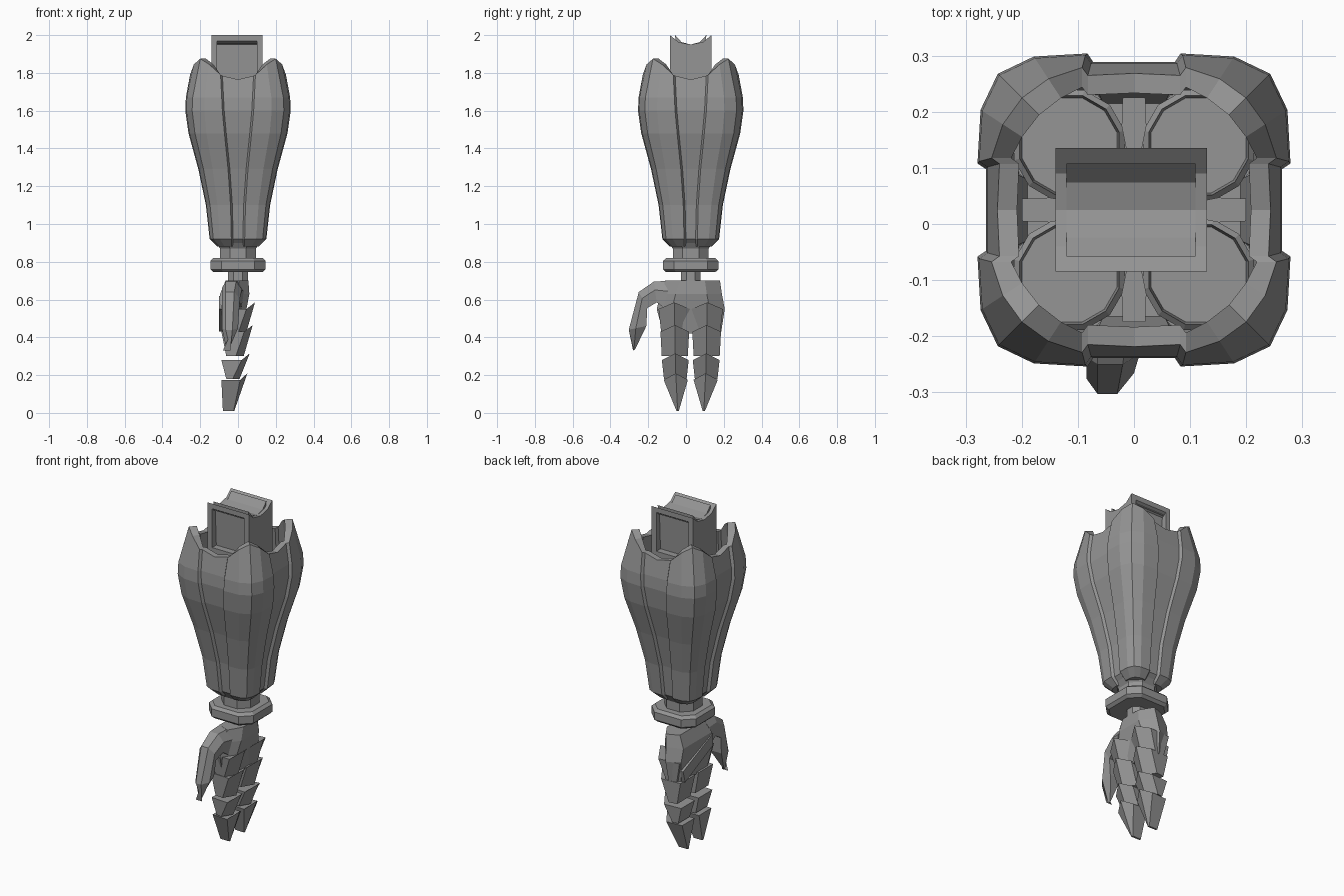
import bpy, bmesh
from math import cos, sin, pi, radians
from mathutils import Vector

if "Cube" in bpy.data.objects:
    bpy.data.objects.remove(bpy.data.objects["Cube"])

CY = 0.025  # arm axis in y
grey = bpy.data.materials.new("mid grey metal")
grey.use_nodes = True
grey.diffuse_color = (0.3, 0.3, 0.3, 1)
grey.node_tree.nodes["Principled BSDF"].inputs["Base Color"].default_value = (0.3, 0.3, 0.3, 1)


def loft(name, sections, closed=False):
    """Skin matching point loops; cap the ends or join last to first."""
    bm = bmesh.new()
    loops = [[bm.verts.new(p) for p in s] for s in sections]
    n = len(loops[0])
    pairs = list(zip(loops, loops[1:]))
    if closed:
        pairs.append((loops[-1], loops[0]))
    else:
        bm.faces.new(loops[0])
        bm.faces.new(loops[-1])
    for a, b in pairs:
        for i in range(n):
            j = (i + 1) % n
            bm.faces.new((a[i], a[j], b[j], b[i]))
    bmesh.ops.recalc_face_normals(bm, faces=bm.faces)
    mesh = bpy.data.meshes.new(name)
    bm.to_mesh(mesh)
    bm.free()
    mesh.materials.append(grey)
    obj = bpy.data.objects.new(name, mesh)
    bpy.context.collection.objects.link(obj)
    return obj


def interp(table, z):
    if z <= table[0][0]:
        return table[0][1]
    for (z0, a), (z1, b) in zip(table, table[1:]):
        if z <= z1:
            return a + (b - a) * (z - z0) / (z1 - z0)
    return table[-1][1]


def box(name, x0, x1, y0, y1, z0, z1):
    return loft(name, [[(x0, y0, z), (x1, y0, z), (x1, y1, z), (x0, y1, z)] for z in (z0, z1)])


def octagon(r, z, cut=0.45, x=0, y=CY):
    c = r * cut
    pts = [(r, c), (c, r), (-c, r), (-r, c), (-r, -c), (-c, -r), (c, -r), (r, -c)]
    return [(x + a, y + b, z) for a, b in pts]


# Forearm shell: four raised corner panels over recessed strips
RADIUS = [(0.88, 0.11), (0.92, 0.15), (1.1, 0.17), (1.29, 0.21), (1.48, 0.262),
          (1.6, 0.279), (1.67, 0.276), (1.8, 0.252), (1.9, 0.222)]
GAP = [(0.9, 0.035), (1.2, 0.042), (1.35, 0.06), (1.6, 0.083), (1.8, 0.093)]
RIM = (1.765, 1.785, 1.79, 1.845, 1.875, 1.845, 1.79, 1.785)


def shell_section(level=None, inset=0.0):
    pts = []
    for q in range(4):
        for k in range(8):
            z = RIM[k] if level is None else level
            r, g = interp(RADIUS, z) - inset, interp(GAP, z)
            g = min(g, r * 0.5)
            quarter = [(0, r - 0.015), (g - 0.01, r - 0.015), (g, r), (0.64 * r, 0.98 * r),
                       (0.87 * r, 0.87 * r), (0.98 * r, 0.64 * r), (r, g), (r - 0.015, g - 0.01)]
            x, y = quarter[k]
            for _ in range(q):
                x, y = y, -x
            pts.append((x, y + CY, z))
    return pts


outer = [shell_section(z) for z in (0.88, 0.92, 1.1, 1.29, 1.48, 1.6, 1.67)]
loft("forearm_shell", outer + [shell_section(), shell_section(None, 0.035),
                               shell_section(1.6, 0.035), shell_section(1.4, 0.035)])

# Four cupped columns inside the shell
for sx in (-1, 1):
    for sy in (-1, 1):
        def ring(r, z):
            return [(sx * 0.115 + r * cos(pi * (i + 0.5) / 6) * 1.02,
                     CY + sy * 0.115 + r * sin(pi * (i + 0.5) / 6) * 1.02, z) for i in range(12)]
        loft("inner_column", [ring(0.085, 1.35), ring(0.1, 1.6), ring(0.09, 1.61),
                              ring(0.086, 1.57)])

# Cross braces between the columns
for k in range(4):
    brace = []
    for z in (1.4, 1.64):
        loop = []
        for x, y in [(-.02, .05), (.02, .05), (.012, .1), (.022, .15), (.02, .2),
                     (-.02, .2), (-.022, .15), (-.012, .1)]:
            for _ in range(k):
                x, y = y, -x
            loop.append((x, y + CY, z))
        brace.append(loop)
    loft("cross_brace", brace)

# Elbow block: saddle-topped, with framed recesses front and back
SADDLE = [(-.11, 2.0), (-.065, 1.963), (0, 1.95), (.065, 1.963), (.11, 2.0)]


def block_side(x):
    return [(x, CY - 0.06, 1.5)] + [(x, CY + y * 0.75, z) for y, z in SADDLE] + [(x, CY + 0.06, 1.5)]


loft("elbow_core", [block_side(-0.12), block_side(0.11)])
for x0, x1 in ((-0.14, -0.11), (0.1, 0.13)):
    loft("elbow_cheek", [[(x, CY - .11, 1.5)] + [(x, CY + y, z) for y, z in SADDLE]
                         + [(x, CY + .11, 1.5)] for x in (x0, x1)])
for s in (-1, 1):
    loft("elbow_top_lip", [[(x, CY + s * y, z) for y, z in
                            ((.11, 2.0), (.065, 1.963), (.065, 1.94), (.11, 1.97))]
                           for x in (-0.14, 0.13)])
    box("elbow_inner_frame", -0.11, 0.1, CY + s * 0.075, CY + s * 0.095, 1.955, 1.972)
    box("elbow_sill", -0.11, 0.1, CY + s * 0.05, CY + s * 0.11, 1.5, 1.74)

# Wrist: neck, collar and post
loft("wrist_neck", [octagon(0.095, 0.81), octagon(0.095, 0.87), octagon(0.115, 0.9)])
loft("wrist_collar", [octagon(0.13, 0.745, 0.6), octagon(0.146, 0.76, 0.6),
                      octagon(0.146, 0.805, 0.6), octagon(0.13, 0.82, 0.6)])
loft("wrist_post", [octagon(0.052, 0.67), octagon(0.052, 0.76)])

# Palm
palm = []
for z, y0, y1, x0, x1 in [(0.70, -0.11, 0.18, -0.065, 0.055), (0.63, -0.135, 0.19, -0.095, 0.06),
                          (0.55, -0.155, 0.205, -0.09, 0.045), (0.42, -0.12, 0.185, -0.075, 0.02)]:
    m = x0 + 0.6 * (x1 - x0)
    palm.append([(x0, y0 + .03, z), (m, y0, z), (x1, y0 + .08, z), (x1, y1 - .08, z),
                 (m, y1, z), (x0, y1 - .03, z)])
loft("palm", palm)
loft("palm_plate", [[(x, y, z) for y, z in ((-.11, .62), (-.11, .55), (.15, .43), (.17, .5))]
                    for x in (-0.1, -0.06)])

# Two fingers of overlapping ridged scales
SCALES = [  # top z, bottom z, half widths, ridge x at top and bottom
    (0.585, 0.43, 0.083, 0.07, 0.09, 0.045), (0.465, 0.30, 0.076, 0.069, 0.078, 0.03),
    (0.315, 0.18, 0.071, 0.06, 0.062, 0.008), (0.21, 0.01, 0.064, 0.006, 0.05, -0.02)]


def scale_section(cy, z, w, ridge, back, tilt):
    side = ridge - min(0.045, w * 0.6)
    return [(back, cy - w * .9, z - tilt), (side, cy - w, z - tilt), (ridge, cy, z),
            (side, cy + w, z - tilt), (back, cy + w * .9, z - tilt)]


for cy in (-0.062, 0.112):
    for i, (zt, zb, wt, wb, rt, rb) in enumerate(SCALES):
        c0 = cy + (0.025 - cy) * 0.03 * i
        tip = 0.01 if i == 3 else 0.0
        c1 = c0 + (tip if cy < 0 else -tip)
        loft("finger_scale", [scale_section(c0, zt, wt, rt, -0.088, 0.035),
                              scale_section(c1, zb, wb, rb, -0.08 if tip else -0.062, 0)])

# Thumb: hooked, chamfered segments
THUMB = [((-.08, .70), (-.12, .56)), ((-.17, .695), (-.155, .585)), ((-.25, .64), (-.205, .555)),
         ((-.303, .44), (-.21, .46)), ((-.28, .33), (-.27, .335))]
thumb = []
for i, (o, n) in enumerate(THUMB):
    o, n = Vector((0, *o)), Vector((0, *n))
    x0, x1 = (-0.085, 0.03) if i < 4 else (-0.06, -0.02)
    x1 -= 0.01 * min(i, 3)
    loop = []
    for x, t in ((x0 + .02, 0), (x1 - .03, 0), (x1, .4), (x1 - .01, 1), (x0, 1), (x0, .3)):
        p = o.lerp(n, t)
        loop.append((x, p.y, p.z))
    thumb.append(loop)
loft("thumb", thumb)
